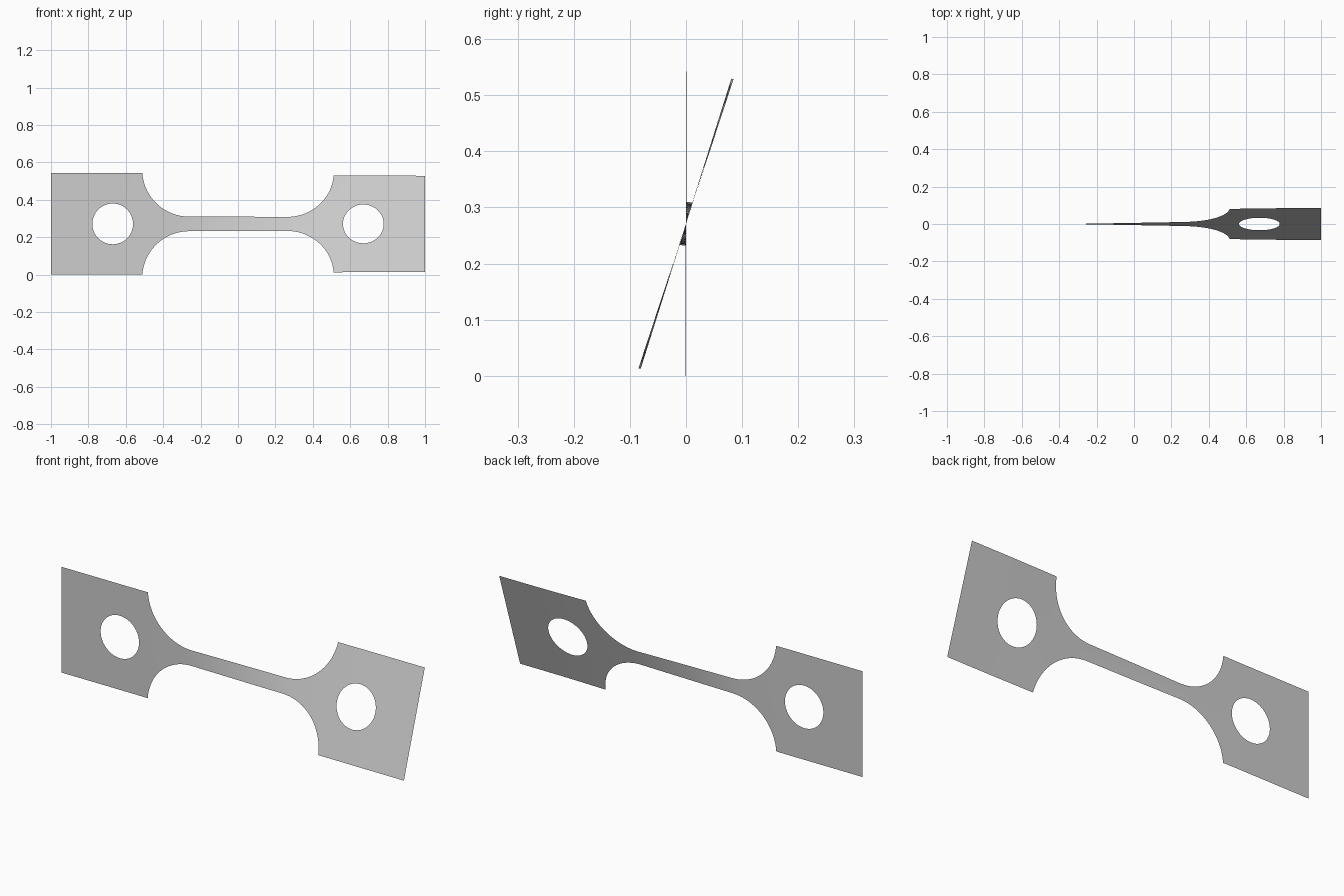
import bpy
import bmesh
from math import sin, cos, pi, radians, sqrt

cube = bpy.data.objects.get("Cube")
if cube:
    bpy.data.objects.remove(cube, do_unlink=True)

HALF = 0.271            # half height of the end plates
NECK = 0.039            # half height of the narrow bar
FILLET_R = 0.25
FILLET_X = 0.262        # fillet centre, distance from the middle
HOLE_X, HOLE_R = 0.67, 0.109
FILLET_Z = NECK + FILLET_R
SHOULDER = FILLET_X + sqrt(FILLET_R ** 2 - (FILLET_Z - HALF) ** 2)

# twist in degrees along the length
TWIST = [(-1, 0), (-0.6, 0), (-0.5, 0.2), (-0.3, 0.8), (0.3, 16.8),
         (0.5, 17.3), (0.75, 18.1), (1, 18.2)]


def twist_at(x):
    for (x0, a0), (x1, a1) in zip(TWIST, TWIST[1:]):
        if x <= x1:
            return radians(a0 + (a1 - a0) * (x - x0) / (x1 - x0))
    return radians(TWIST[-1][1])


def half_height(x):
    d = abs(x)
    if d >= SHOULDER - 1e-6:
        return HALF
    if d <= FILLET_X:
        return NECK
    return FILLET_Z - sqrt(FILLET_R ** 2 - (d - FILLET_X) ** 2)


def hole_height(x):
    return sqrt(max(0, HOLE_R ** 2 - (abs(x) - HOLE_X) ** 2))


# stations along the length, denser round the fillets and holes
side = [1, 0.89, SHOULDER]
side += [HOLE_X + HOLE_R * cos(pi * i / 24) for i in range(25)]
side += [FILLET_X + (SHOULDER - FILLET_X) * sin(pi / 2 * i / 20) for i in range(20)]
bar = [FILLET_X * i / 12 for i in range(12)]
stations = sorted({round(s * x, 5) for x in side + bar for s in (-1, 1)})

# twisted sheet, built as an upper and a lower strip that part at the holes
bm = bmesh.new()
columns = []
for x in stations:
    a, h, hole = twist_at(x), half_height(x), hole_height(x)
    column = []
    for r in (-h, -(h + hole) / 2, -hole, hole, (h + hole) / 2, h):
        column.append(bm.verts.new((x, r * sin(a), HALF + r * cos(a))))
    columns.append(column)
for left, right in zip(columns, columns[1:]):
    for i in (0, 1, 3, 4):
        bm.faces.new((left[i], right[i], right[i + 1], left[i + 1]))
bmesh.ops.remove_doubles(bm, verts=bm.verts, dist=0.0005)
for face in bm.faces:
    face.smooth = True

mesh = bpy.data.meshes.new("twisted_test_strip")
bm.to_mesh(mesh)
bm.free()
strip = bpy.data.objects.new("twisted_test_strip", mesh)
bpy.context.collection.objects.link(strip)

# plain grey metal
grey = bpy.data.materials.new("light_grey")
grey.use_nodes = True
colour = (0.61, 0.61, 0.61, 1)
grey.diffuse_color = colour
grey.node_tree.nodes["Principled BSDF"].inputs["Base Color"].default_value = colour
mesh.materials.append(grey)
